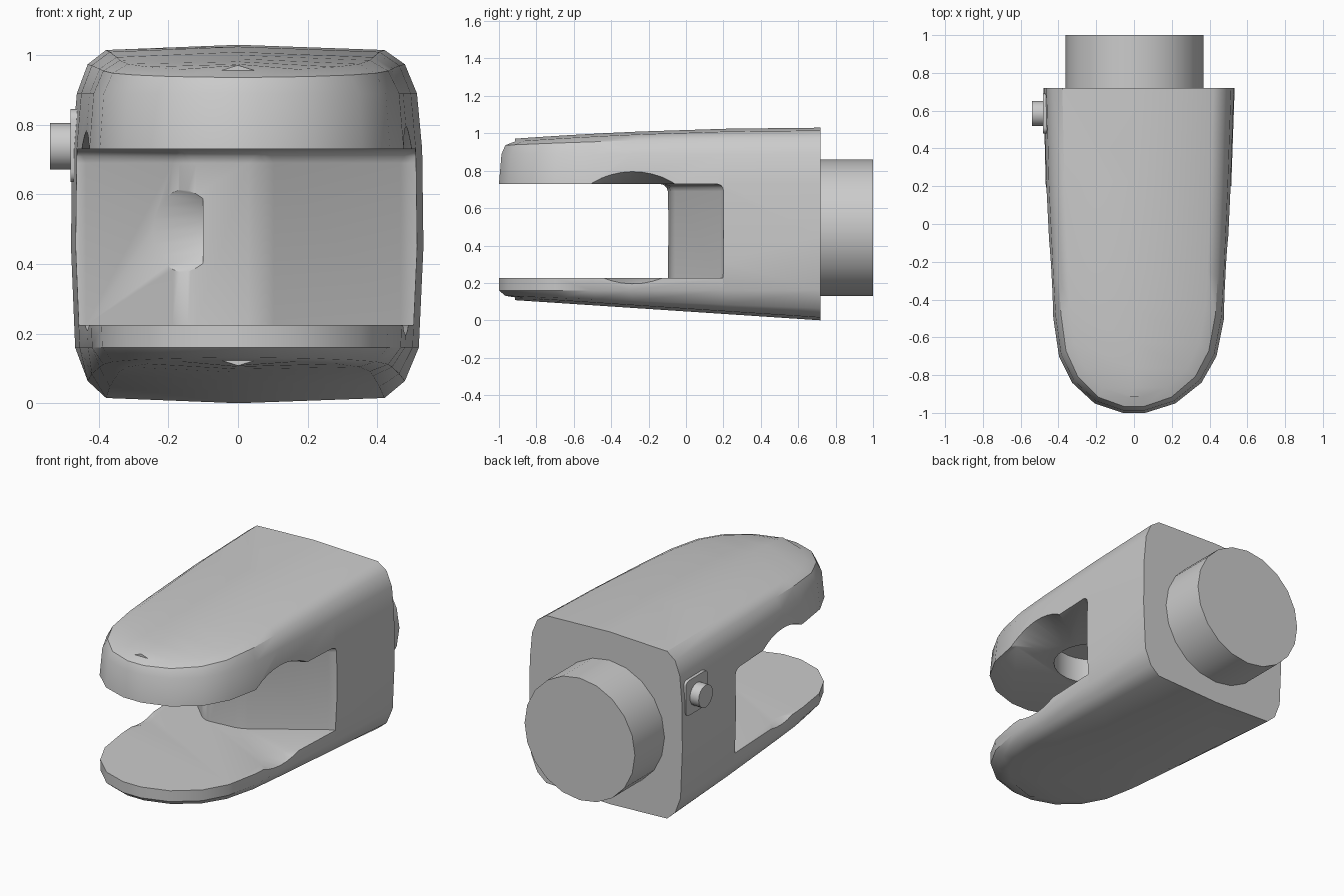
import bpy, bmesh
from math import radians
from mathutils import Matrix

if "Cube" in bpy.data.objects:
    bpy.data.objects.remove(bpy.data.objects["Cube"])


def make_object(name, bm):
    bmesh.ops.recalc_face_normals(bm, faces=bm.faces)
    mesh = bpy.data.meshes.new(name)
    bm.to_mesh(mesh)
    bm.free()
    obj = bpy.data.objects.new(name, mesh)
    bpy.context.collection.objects.link(obj)
    return obj


def smooth(obj, angle=35):
    bpy.ops.object.select_all(action='DESELECT')
    obj.select_set(True)
    bpy.context.view_layer.objects.active = obj
    bpy.ops.object.shade_smooth_by_angle(angle=radians(angle))


def cylinder(name, r1, r2, depth, loc, axis, sides, scale=(1, 1, 1)):
    bm = bmesh.new()
    turn = {'X': Matrix.Rotation(radians(90), 4, 'Y'),
            'Y': Matrix.Rotation(radians(-90), 4, 'X'),
            'Z': Matrix()}[axis]
    mat = Matrix.Translation(loc) @ Matrix.Diagonal((*scale, 1)) @ turn
    bmesh.ops.create_cone(bm, cap_ends=True, segments=sides, radius1=r1,
                          radius2=r2, depth=depth, matrix=mat)
    return make_object(name, bm)


def cut(target, cutter):
    mod = target.modifiers.new("cut", 'BOOLEAN')
    mod.operation = 'DIFFERENCE'
    mod.solver = 'EXACT'
    mod.object = cutter
    bpy.context.view_layer.objects.active = target
    bpy.ops.object.modifier_apply(modifier=mod.name)
    bpy.data.objects.remove(cutter, do_unlink=True)


# Body: tapered plan outline (y, left x, right x) lofted through rings
BACK = 0.72
PLAN = [(BACK, -.48, .533), (.2, -.467, .515), (-.3, -.442, .492),
        (-.5, -.43, .48), (-.7, -.40, .44), (-.84, -.33, .36),
        (-.95, -.21, .22), (-1, -.06, .06)]
outline = [(l, y) for y, l, r in PLAN] + [(r, y) for y, l, r in reversed(PLAN)]


def top_z(y):
    return 1.03 - .022 * (BACK - y) ** 2


def bottom_z(y):
    return .066 * (BACK - y)


LEVELS = [
    (0, .95, bottom_z),
    (.79, .95, lambda y: bottom_z(y) + .015),
    (.9, .98, lambda y: bottom_z(y) + .4 * (.16 - bottom_z(y))),
    (.975, 1, lambda y: .16),
    (1, 1, lambda y: .45),
    (.993, 1, lambda y: .73),
    (.965, .992, lambda y: .89),
    (.9, .98, lambda y: top_z(y) - .4 * (top_z(y) - .89)),
    (.79, .95, lambda y: top_z(y) - .015),
    (0, .95, top_z)]

bm = bmesh.new()
rings = []
for sx, sy, z in LEVELS:
    ring = []
    for x, y in outline:
        yy = BACK - (BACK - y) * sy
        ring.append(bm.verts.new((x * sx, yy, z(yy))))
    rings.append(ring)
n = len(outline)
for a, b in zip(rings, rings[1:]):
    for i in range(n):
        j = (i + 1) % n
        bm.faces.new((a[i], a[j], b[j], b[i]))
bmesh.ops.remove_doubles(bm, verts=bm.verts, dist=.0005)
body = make_object("forked_body", bm)

# Slot between the jaws, with a central ridge on its back wall
slot_plan = [(-1, -2), (1, -2), (1, .205), (.5, .205), (.07, -.08),
             (-.16, -.1), (-.465, .205), (-1, .205)]
bm = bmesh.new()
face = bm.faces.new([bm.verts.new((x, y, .225)) for x, y in slot_plan])
ext = bmesh.ops.extrude_face_region(bm, geom=[face])
bmesh.ops.translate(bm, vec=(0, 0, .505),
                    verts=[v for v in ext['geom'] if isinstance(v, bmesh.types.BMVert)])
soft = [e for e in bm.edges if max(v.co.z for v in e.verts) > .5
        and min(v.co.y for v in e.verts) > -1]
bmesh.ops.bevel(bm, geom=soft, offset=.04, segments=3, profile=.5, affect='EDGES')
cut(body, make_object("slot_cutter", bm))

# Scoops flaring outward at both sides of the slot
for side in (-1, 1):
    radii = (.6, 1.06) if side > 0 else (1.06, .6)
    cut(body, cylinder("scoop_cutter", *radii, .5, (side * .35, -.29, .495),
                       'X', 40, (1, .375, .315)))

# Blind round recess under the upper jaw
cut(body, cylinder("recess_cutter", .22, .22, .28, (0, -.36, .74), 'Z', 28))
smooth(body)

# Rear shaft
shaft = cylinder("rear_shaft", .365, .365, .3, (.003, .85, .495), 'Y', 20)
smooth(shaft)

# Button and its rounded base plate on the left side
bm = bmesh.new()
bmesh.ops.create_cube(bm, size=1, matrix=Matrix.Translation((-.468, .585, .74))
                      @ Matrix.Diagonal((.028, .21, .21, 1)))
corners = [e for e in bm.edges if abs(e.verts[0].co.x - e.verts[1].co.x) > .01]
bmesh.ops.bevel(bm, geom=corners, offset=.03, segments=3, profile=.5, affect='EDGES')
smooth(make_object("button_plate", bm))
smooth(cylinder("button", .067, .067, .08, (-.5, .585, .738), 'X', 16))
